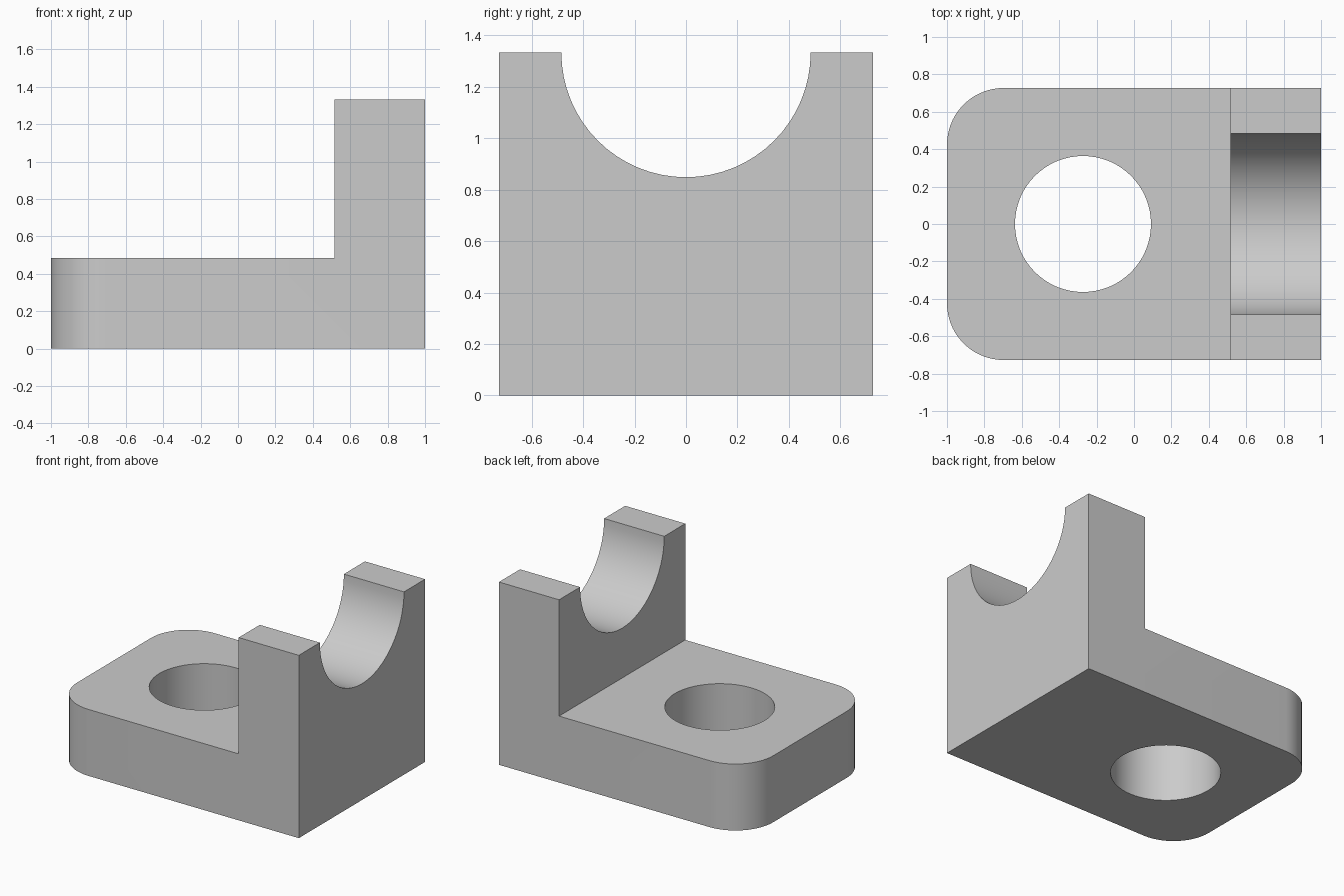
import bpy, bmesh, math
from mathutils import Matrix

if "Cube" in bpy.data.objects:
    bpy.data.objects.remove(bpy.data.objects["Cube"])

U = 1 / 33            # drawing unit: the part is 66 units long
HALF_W = 24 * U
BASE_H, WALL_H = 16 * U, 44 * U
WALL_X = 1 - 16 * U


def add_object(name, bm):
    bmesh.ops.recalc_face_normals(bm, faces=bm.faces)
    mesh = bpy.data.meshes.new(name)
    bm.to_mesh(mesh)
    bm.free()
    obj = bpy.data.objects.new(name, mesh)
    bpy.context.collection.objects.link(obj)
    return obj


def cylinder(name, radius, depth, matrix):
    bm = bmesh.new()
    bmesh.ops.create_cone(bm, cap_ends=True, segments=64, radius1=radius,
                          radius2=radius, depth=depth, matrix=matrix)
    return add_object(name, bm)


# L-shaped body: side profile extruded across the width
bm = bmesh.new()
profile = [(-1, 0), (1, 0), (1, WALL_H), (WALL_X, WALL_H), (WALL_X, BASE_H), (-1, BASE_H)]
face = bm.faces.new([bm.verts.new((x, -HALF_W, z)) for x, z in profile])
new = bmesh.ops.extrude_face_region(bm, geom=[face])["geom"]
bmesh.ops.translate(bm, vec=(0, 2 * HALF_W, 0),
                    verts=[g for g in new if isinstance(g, bmesh.types.BMVert)])

# Rounded vertical corners at the free end
corners = [e for e in bm.edges if all(v.co.x < -0.99 for v in e.verts)
           and abs(e.verts[0].co.z - e.verts[1].co.z) > 0.1]
bmesh.ops.bevel(bm, geom=corners, offset=10 * U, segments=14, profile=0.5, affect='EDGES')
bracket = add_object("bearing_bracket", bm)

# Mounting hole through the base and half-round saddle in the wall
cutters = [
    cylinder("hole_cutter", 12 * U, 2, Matrix.Translation((-1 + 24 * U, 0, BASE_H / 2))),
    cylinder("saddle_cutter", 16 * U, 1,
             Matrix.Translation(((WALL_X + 1) / 2, 0, WALL_H)) @ Matrix.Rotation(math.pi / 2, 4, 'Y')),
]
bpy.context.view_layer.objects.active = bracket
bracket.select_set(True)
for cutter in cutters:
    cutter.hide_render = True
    mod = bracket.modifiers.new(cutter.name, 'BOOLEAN')
    mod.operation = 'DIFFERENCE'
    mod.solver = 'EXACT'
    mod.object = cutter
    bpy.ops.object.modifier_apply(modifier=mod.name)
    bpy.data.objects.remove(cutter)

# Smooth the round surfaces, keep the edges sharp
bpy.ops.object.shade_smooth_by_angle(angle=math.radians(30))
